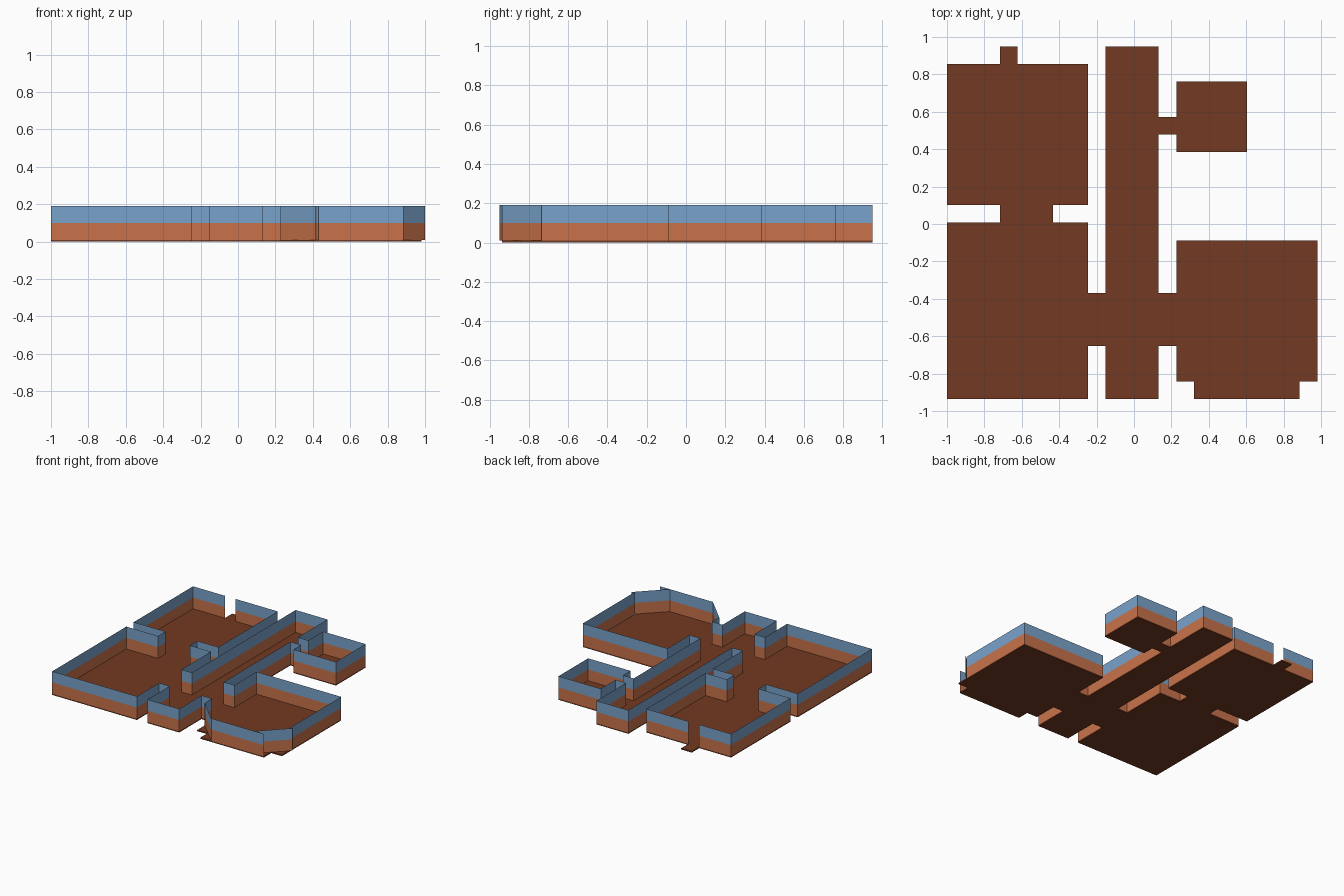
import bpy, bmesh
from mathutils import Vector

if "Cube" in bpy.data.objects:
    bpy.data.objects.remove(bpy.data.objects["Cube"], do_unlink=True)

TILE = 0.0943
ORIGIN = Vector((-1.0, -0.936, 0.0))
FLOOR_TOP, BAND, WALL_TOP = 0.01, 0.10, 0.19


def material(name, color):
    m = bpy.data.materials.new(name)
    m.use_nodes = True
    m.diffuse_color = (*color, 1)
    m.node_tree.nodes["Principled BSDF"].inputs["Base Color"].default_value = (*color, 1)
    return m


brown = material("floor brown", (0.174, 0.042, 0.016))
orange = material("lower wall orange", (0.578, 0.171, 0.069))
blue = material("upper wall blue", (0.195, 0.366, 0.597))


def finish(name, bm, mat):
    mesh = bpy.data.meshes.new(name)
    bm.to_mesh(mesh)
    bm.free()
    mesh.materials.append(mat)
    obj = bpy.data.objects.new(name, mesh)
    bpy.context.collection.objects.link(obj)


# Rooms and passages as tile rectangles: x0, y0, x1, y1
ROOMS = {
    "southwest_room": (0, 0, 8, 10),
    "northwest_room": (0, 11, 8, 19),
    "doorstep": (3, 19, 4, 20),
    "west_room_passage": (3, 10, 6, 11),
    "corridor": (9, 0, 12, 20),
    "west_passage": (8, 3, 9, 6),
    "east_passage": (12, 3, 13, 6),
    "southeast_room": (13, 0, 21, 9),
    "northeast_passage": (12, 15, 13, 16),
    "northeast_room": (13, 14, 17, 18),
}
cells = {(x, y) for x0, y0, x1, y1 in ROOMS.values()
         for x in range(x0, x1) for y in range(y0, y1)}
cells -= {(13, 0), (20, 0)}  # cut corners

# Floor: one flat sheet of tiles
floor = bmesh.new()
for x, y in sorted(cells):
    corners = ((x, y), (x + 1, y), (x + 1, y + 1), (x, y + 1))
    floor.faces.new([floor.verts.new(ORIGIN + TILE * Vector((a, b, 0))) for a, b in corners])
bmesh.ops.remove_doubles(floor, verts=floor.verts, dist=0.001)


def open_edge(x, y):
    """True where the floor edge carries no straight wall."""
    doorstep = x < 5 and y > 19.1
    cut_corner = y < 2 and (12.9 < x < 15 or x > 19.9)
    return doorstep or cut_corner


# Straight walls follow the floor outline
wall_lines = []
for e in floor.edges:
    if e.is_boundary:
        a, b = (v.co.copy() for v in e.verts)
        mid = ((a + b) / 2 - ORIGIN) / TILE
        if not open_edge(mid.x, mid.y):
            wall_lines.append((a, b))

# Diagonal walls across the cut corners
diagonals = [(Vector((0.226, -0.745, 0)), Vector((0.43, -0.95, 0))),
             (Vector((0.80, -0.936, 0)), Vector((1.0, -0.736, 0)))]


def build_walls(name, lines, z0, z1, mat):
    bm = bmesh.new()
    for a, b in lines:
        bm.faces.new([bm.verts.new((p.x, p.y, z))
                      for p, z in ((a, z0), (b, z0), (b, z1), (a, z1))])
    bmesh.ops.remove_doubles(bm, verts=bm.verts, dist=0.001)
    bmesh.ops.dissolve_limit(bm, angle_limit=0.01, verts=bm.verts, edges=bm.edges)
    finish(name, bm, mat)


for prefix, lines in (("straight", wall_lines), ("diagonal", diagonals)):
    build_walls(prefix + "_lower_walls", lines, FLOOR_TOP, BAND, orange)
    build_walls(prefix + "_upper_walls", lines, BAND, WALL_TOP, blue)

# Thicken the floor into a slab
bmesh.ops.dissolve_limit(floor, angle_limit=0.01, verts=floor.verts, edges=floor.edges)
base = list(floor.faces)
grown = bmesh.ops.extrude_face_region(floor, geom=base, use_keep_orig=True)["geom"]
for v in grown:
    if isinstance(v, bmesh.types.BMVert):
        v.co.z = FLOOR_TOP
bmesh.ops.recalc_face_normals(floor, faces=floor.faces)
finish("floor", floor, brown)
